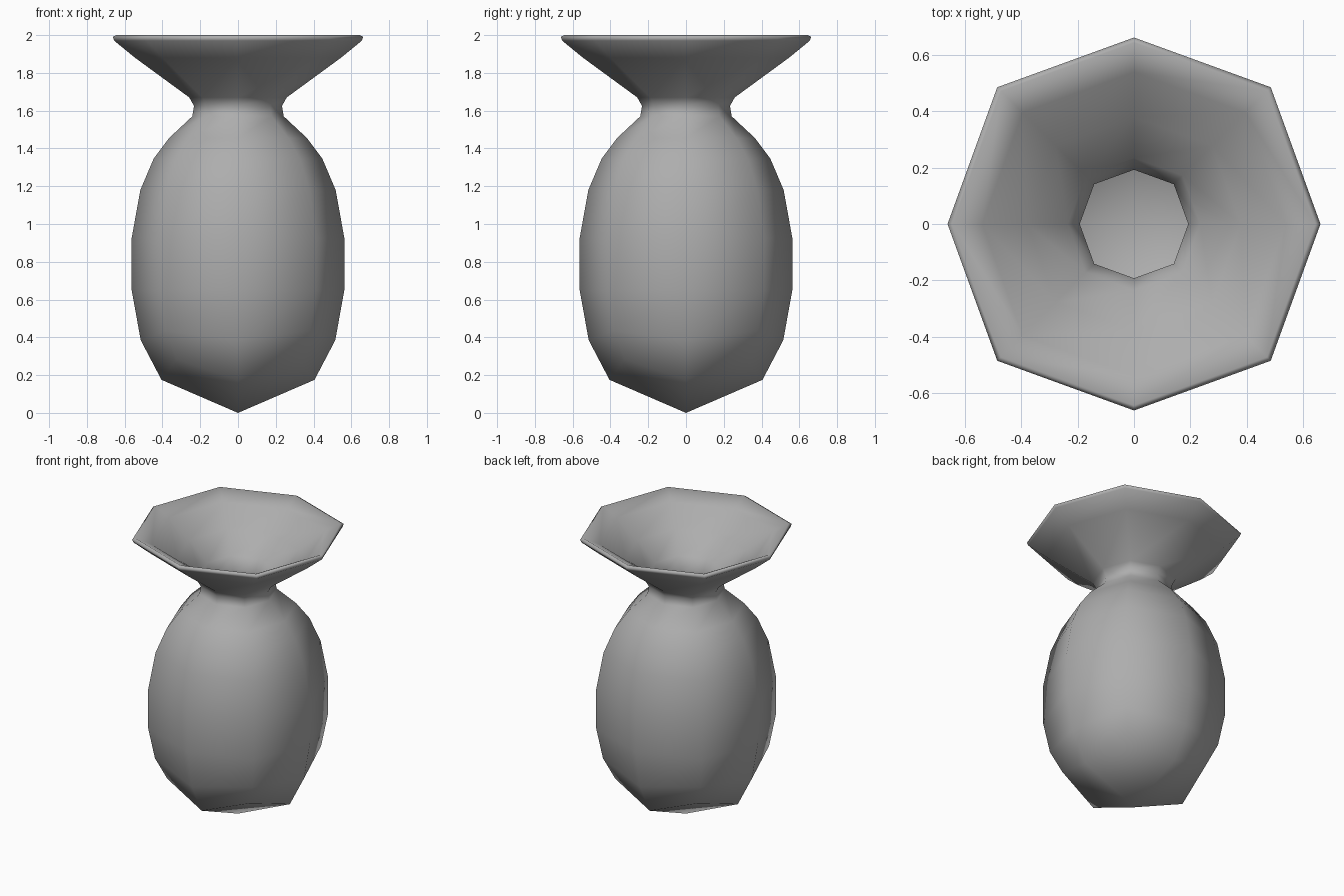
import bpy
import bmesh
import math

cube = bpy.data.objects.get("Cube")
if cube:
    bpy.data.objects.remove(cube, do_unlink=True)

SIDES = 8
DIAGONAL = 1.037  # the diagonal corners stand slightly further out

clay = bpy.data.materials.new("mid grey clay")
clay.use_nodes = True
grey = (0.42, 0.42, 0.42, 1)
clay.diffuse_color = grey
clay.node_tree.nodes["Principled BSDF"].inputs["Base Color"].default_value = grey

# Wall profiles as (radius, height), from the base up to the lip
outer = [(0.563, 0.65), (0.563, 0.925), (0.517, 1.18),
         (0.447, 1.345), (0.365, 1.455), (0.242, 1.57), (0.233, 1.625),
         (0.258, 1.67), (0.545, 1.88), (0.655, 1.97), (0.663, 1.99)]
lip = [(0.645, 2.0)]
inner = [(0.54, 1.945), (0.38, 1.83), (0.235, 1.71), (0.193, 1.635),
         (0.2, 1.56), (0.34, 1.425), (0.415, 1.325), (0.48, 1.17),
         (0.525, 0.92), (0.525, 0.66)]


def add_ring(bm, axis_point, diagonal_point):
    """Octagon whose axis and diagonal corners may differ."""
    ring = []
    for i in range(SIDES):
        r, z = diagonal_point if i % 2 else axis_point
        a = math.tau * i / SIDES
        ring.append(bm.verts.new((r * math.cos(a), r * math.sin(a), z)))
    return ring


def plain_ring(bm, point):
    r, z = point
    return add_ring(bm, point, (r * DIAGONAL, z))


def cap(bm, ring, z):
    """Four-sided pyramid closing a ring."""
    tip = bm.verts.new((0, 0, z))
    for i in range(0, SIDES, 2):
        bm.faces.new((tip, ring[i], ring[i + 1], ring[(i + 2) % SIDES]))


# Hollow vase: outside base, wall, lip, inside wall, inside floor
bm = bmesh.new()
rings = [add_ring(bm, (0.405, 0.175), (0.46, 0.284)),
         add_ring(bm, (0.515, 0.385), (0.54, 0.435))]
rings += [plain_ring(bm, p) for p in outer + lip + inner]
rings += [add_ring(bm, (0.48, 0.4), (0.5, 0.445)),
          add_ring(bm, (0.375, 0.21), (0.425, 0.305))]
for low, high in zip(rings, rings[1:]):
    for i in range(SIDES):
        j = (i + 1) % SIDES
        bm.faces.new((low[i], low[j], high[j], high[i]))
cap(bm, rings[0], 0.0)
cap(bm, rings[-1], 0.045)
bmesh.ops.recalc_face_normals(bm, faces=bm.faces)
for face in bm.faces:
    face.smooth = True

mesh = bpy.data.meshes.new("vase")
bm.to_mesh(mesh)
bm.free()
mesh.materials.append(clay)
vase = bpy.data.objects.new("vase", mesh)
bpy.context.collection.objects.link(vase)
